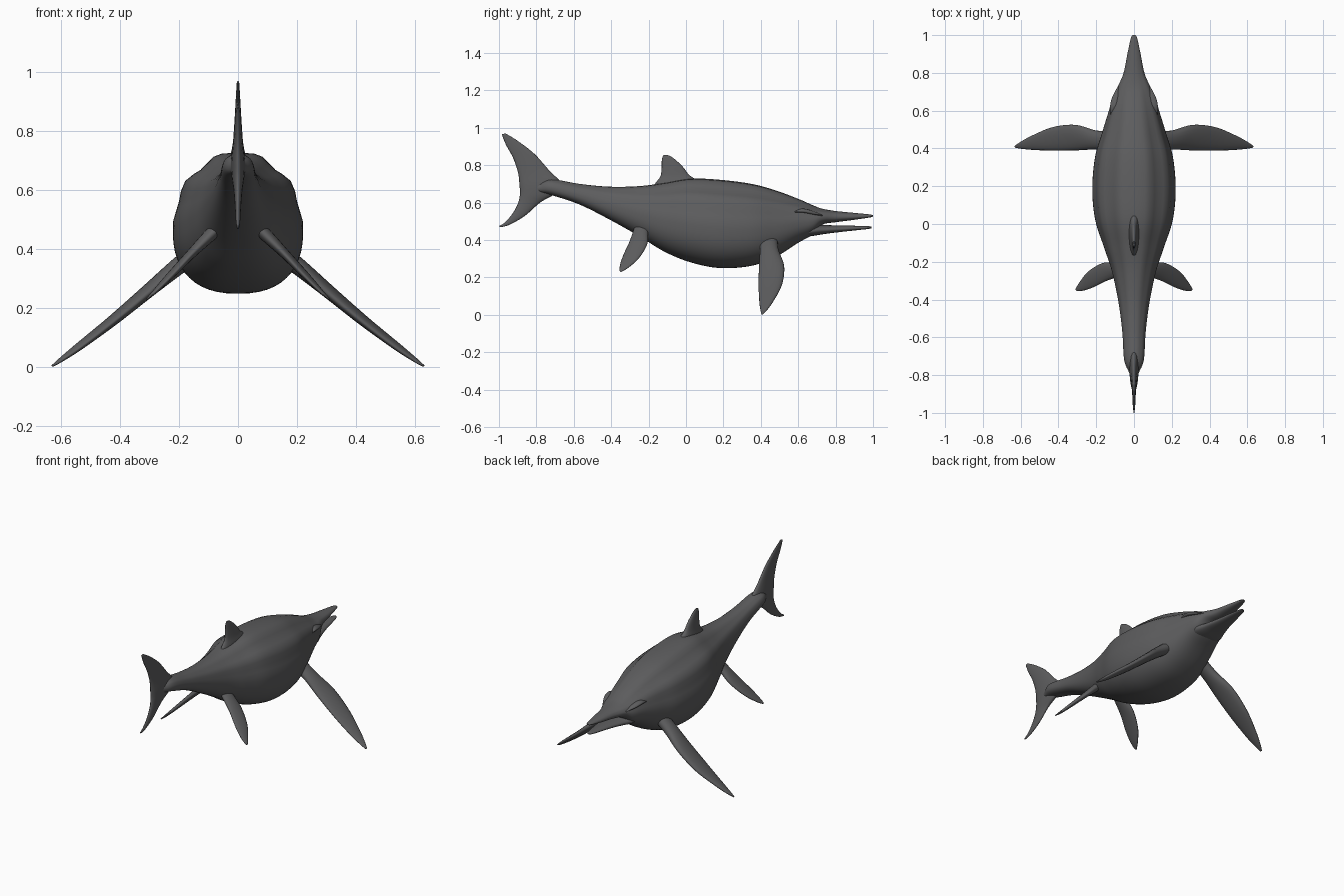
import bpy, bmesh, math
from mathutils import Vector

skin = bpy.data.materials.new("dark grey skin")
skin.diffuse_color = (0.11, 0.11, 0.113, 1)


def smooth_rows(rows, steps):
    """Catmull-Rom interpolation of lists of numbers."""
    out = []
    for i in range(len(rows) - 1):
        p0, p1 = rows[max(i - 1, 0)], rows[i]
        p2, p3 = rows[i + 1], rows[min(i + 2, len(rows) - 1)]
        for s in range(steps):
            t = s / steps
            out.append([0.5 * (2 * b + (c - a) * t + (2 * a - 5 * b + 4 * c - d) * t * t
                               + (3 * b - a - 3 * c + d) * t ** 3)
                        for a, b, c, d in zip(p0, p1, p2, p3)])
    return out + [list(rows[-1])]


def skin_rings(name, rings, mirror=False):
    """Join rings of points into a closed smooth object."""
    bm = bmesh.new()
    vs = [[bm.verts.new(p) for p in ring] for ring in rings]
    n = len(vs[0])
    for a, b in zip(vs, vs[1:]):
        for i in range(n):
            j = (i + 1) % n
            bm.faces.new((a[i], a[j], b[j], b[i]))
    bm.faces.new(vs[0][::-1])
    bm.faces.new(vs[-1])
    bmesh.ops.recalc_face_normals(bm, faces=bm.faces)
    for f in bm.faces:
        f.smooth = True
    me = bpy.data.meshes.new(name)
    bm.to_mesh(me)
    bm.free()
    me.materials.append(skin)
    ob = bpy.data.objects.new(name, me)
    bpy.context.collection.objects.link(ob)
    if mirror:
        ob.modifiers.new("mirror", 'MIRROR').use_mirror_merge = False
    return ob


def loft(name, stations, ridge=0.0, sides=48):
    """Stations along y: (y, top z, bottom z, half width)."""
    rings = []
    for y, top, bot, w in smooth_rows(stations, 6):
        mid = bot + 0.45 * (top - bot)
        ring = []
        for i in range(sides):
            a = 2 * math.pi * i / sides
            c, s = math.cos(a), math.sin(a)
            e = 1.0 if s > 0 else 0.84
            x = w * math.copysign(abs(c) ** e, c)
            z = mid + ((top - mid) * s if s > 0 else -(mid - bot) * abs(s) ** e)
            # long muscle ridges on the back
            k = 1 + ridge * max(s, 0) * abs(c) * math.cos(10 * a) * min(1, w / 0.2)
            ring.append((x * k, y, mid + (z - mid) * k))
        rings.append(ring)
    return skin_rings(name, rings)


def fin(name, stations, normal, mirror=False, half=9):
    """Stations: (leading xyz, trailing xyz, half thickness), lens section."""
    nrm = Vector(normal).normalized()
    rings = []
    for r in smooth_rows([(*a, *b, t) for a, b, t in stations], 5):
        lead, trail, th = Vector(r[:3]), Vector(r[3:6]), max(r[6], 0.002)
        ring = []
        for i in range(2 * half):
            a = math.pi * i / half
            u = ((1 - math.cos(a)) / 2) ** 1.15
            ring.append(lead.lerp(trail, u) + nrm * th * math.sin(a))
        rings.append(ring)
    return skin_rings(name, rings, mirror)


# body, head and upper jaw in one loft
loft("body", [
    (-0.86, 0.69, 0.67, 0.008), (-0.79, 0.705, 0.655, 0.025),
    (-0.72, 0.725, 0.64, 0.052), (-0.57, 0.70, 0.59, 0.062),
    (-0.41, 0.685, 0.51, 0.083), (-0.25, 0.688, 0.42, 0.117),
    (-0.12, 0.705, 0.34, 0.16), (0.02, 0.728, 0.282, 0.205),
    (0.18, 0.722, 0.25, 0.221), (0.35, 0.70, 0.262, 0.207),
    (0.48, 0.665, 0.31, 0.17), (0.60, 0.62, 0.385, 0.133),
    (0.68, 0.585, 0.43, 0.109), (0.73, 0.567, 0.482, 0.085),
    (0.80, 0.555, 0.495, 0.055), (0.90, 0.545, 0.508, 0.035),
    (0.98, 0.537, 0.52, 0.018), (1.0, 0.532, 0.525, 0.008)], ridge=0.07)

# lower jaw
loft("lower_jaw", [
    (0.56, 0.48, 0.42, 0.06), (0.66, 0.485, 0.42, 0.095),
    (0.74, 0.48, 0.432, 0.073), (0.82, 0.478, 0.442, 0.05),
    (0.91, 0.476, 0.452, 0.032), (0.975, 0.474, 0.459, 0.018),
    (0.993, 0.47, 0.463, 0.008)], sides=32)

# brow ridges over the eyes
fin("brow", [
    ((0.125, 0.58, 0.55), (0.105, 0.58, 0.55), 0.004),
    ((0.127, 0.62, 0.555), (0.085, 0.62, 0.56), 0.010),
    ((0.116, 0.67, 0.547), (0.075, 0.67, 0.55), 0.010),
    ((0.085, 0.73, 0.53), (0.06, 0.73, 0.53), 0.004)], (0, 0, 1), mirror=True)


def flat(rows):
    """Upright fin rows: lead y, lead z, trail y, trail z, half thickness."""
    return [((0, a, b), (0, c, d), t) for a, b, c, d, t in rows]


# tail fluke
fin("tail_fluke", flat([
    (-0.965, 0.97, -0.985, 0.965, 0.004), (-0.90, 0.93, -0.963, 0.91, 0.007),
    (-0.81, 0.86, -0.925, 0.84, 0.011), (-0.73, 0.77, -0.898, 0.76, 0.017),
    (-0.67, 0.705, -0.89, 0.69, 0.024), (-0.70, 0.648, -0.888, 0.645, 0.022),
    (-0.78, 0.60, -0.897, 0.60, 0.015), (-0.86, 0.53, -0.925, 0.545, 0.010),
    (-0.94, 0.483, -0.965, 0.497, 0.007), (-0.99, 0.468, -1.0, 0.474, 0.003)]), (1, 0, 0))

# dorsal fin
fin("dorsal_fin", flat([
    (-0.10, 0.855, -0.122, 0.853, 0.004), (-0.07, 0.84, -0.129, 0.83, 0.008),
    (-0.02, 0.795, -0.131, 0.785, 0.014), (0.015, 0.75, -0.137, 0.74, 0.020),
    (0.06, 0.715, -0.17, 0.695, 0.028), (0.08, 0.67, -0.19, 0.65, 0.03)]), (1, 0, 0))

# front flippers
fin("front_flipper", [
    ((0.10, 0.49, 0.42), (0.10, 0.39, 0.42), 0.035),
    ((0.20, 0.495, 0.345), (0.20, 0.395, 0.345), 0.030),
    ((0.31, 0.525, 0.26), (0.30, 0.39, 0.255), 0.023),
    ((0.43, 0.513, 0.16), (0.42, 0.388, 0.155), 0.018),
    ((0.54, 0.468, 0.075), (0.53, 0.392, 0.07), 0.013),
    ((0.60, 0.435, 0.028), (0.595, 0.398, 0.025), 0.008),
    ((0.632, 0.413, 0.004), (0.626, 0.403, 0.004), 0.003)], (0.6, 0, 0.76), mirror=True)

# rear flippers
fin("rear_flipper", [
    ((0.05, -0.20, 0.49), (0.05, -0.27, 0.49), 0.024),
    ((0.11, -0.203, 0.435), (0.10, -0.285, 0.44), 0.021),
    ((0.17, -0.208, 0.375), (0.155, -0.305, 0.385), 0.016),
    ((0.24, -0.25, 0.305), (0.215, -0.335, 0.32), 0.012),
    ((0.285, -0.305, 0.255), (0.265, -0.352, 0.27), 0.008),
    ((0.31, -0.345, 0.23), (0.302, -0.356, 0.236), 0.003)], (0.72, 0, 0.69), mirror=True)
